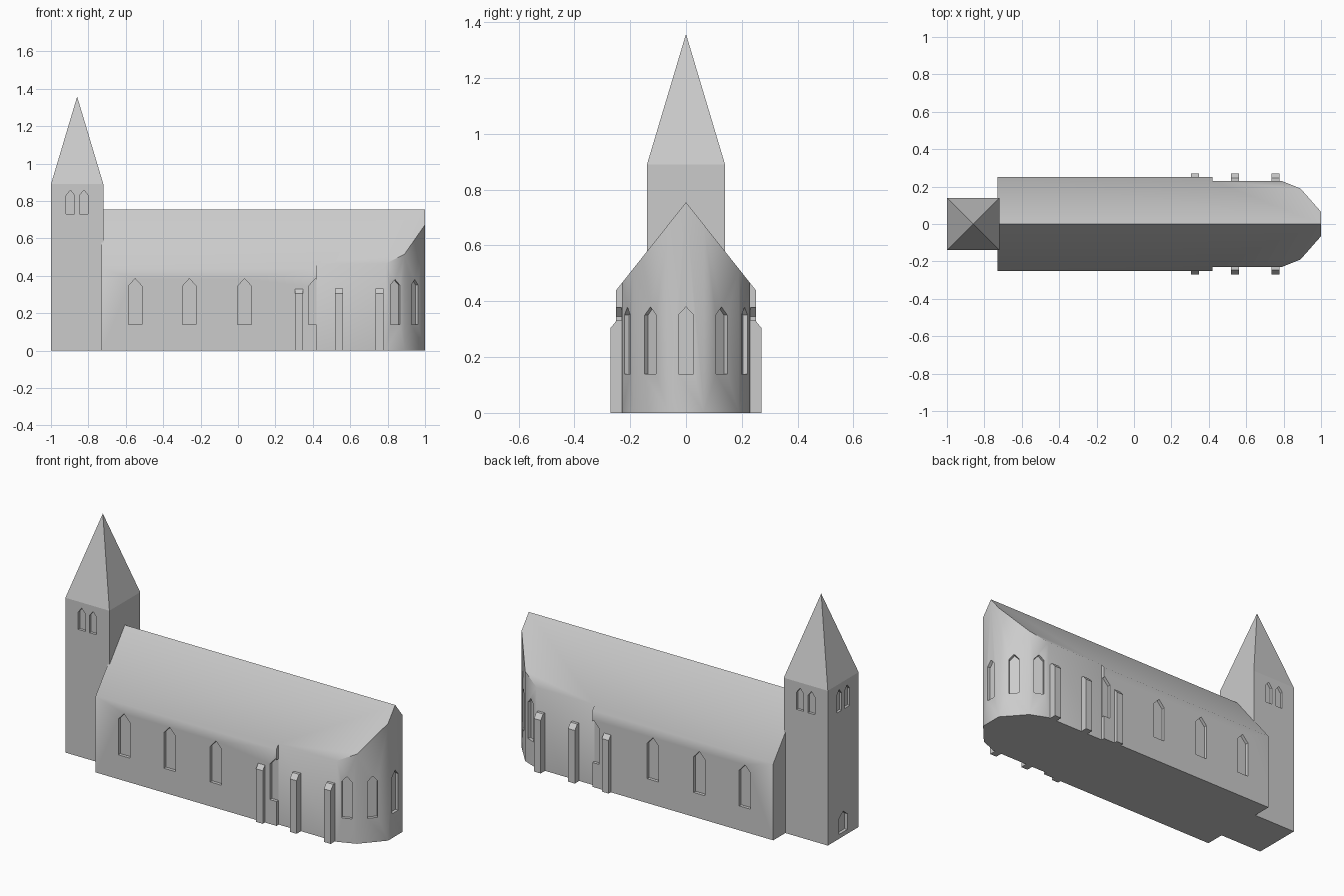
import bpy, bmesh, math
from mathutils import Matrix, Vector

if "Cube" in bpy.data.objects:
    bpy.data.objects.remove(bpy.data.objects["Cube"])

stone = bpy.data.materials.new("light_grey_stone")
stone.diffuse_color = (0.6, 0.6, 0.6, 1)
stone.use_nodes = True
stone.node_tree.nodes["Principled BSDF"].inputs["Base Color"].default_value = stone.diffuse_color


def make(name, verts, faces):
    bm = bmesh.new()
    vs = [bm.verts.new(v) for v in verts]
    for f in faces:
        bm.faces.new([vs[i] for i in f])
    bmesh.ops.recalc_face_normals(bm, faces=bm.faces)
    mesh = bpy.data.meshes.new(name)
    bm.to_mesh(mesh)
    bm.free()
    mesh.materials.append(stone)
    ob = bpy.data.objects.new(name, mesh)
    bpy.context.collection.objects.link(ob)
    return ob


def prism(name, profile, depth, matrix):
    """Extrude an (x, z) profile symmetrically by depth along local y."""
    n = len(profile)
    verts = [matrix @ Vector((x, s * depth, z)) for s in (-1, 1) for x, z in profile]
    faces = [range(n), range(n, 2 * n)]
    faces += [(i, (i + 1) % n, n + (i + 1) % n, n + i) for i in range(n)]
    return make(name, verts, faces)


def lancet(x, y, angle, width, z0, z1, z2, depth=0.018):
    """Pointed window cutter centred on a wall point, facing along angle."""
    w = width / 2
    m = Matrix.Translation((x, y, 0)) @ Matrix.Rotation(angle + math.pi / 2, 4, 'Z')
    return prism("window_cutter", [(-w, z0), (w, z0), (w, z1), (0, z2), (-w, z1)], depth, m)


def cut(ob, cutters):
    bpy.context.view_layer.objects.active = ob
    for c in cutters:
        mod = ob.modifiers.new("window", 'BOOLEAN')
        mod.operation, mod.solver, mod.object = 'DIFFERENCE', 'EXACT', c
        bpy.ops.object.modifier_apply(modifier=mod.name)
        bpy.data.objects.remove(c)


def shade(ob, degrees):
    bpy.ops.object.select_all(action='DESELECT')
    ob.select_set(True)
    bpy.context.view_layer.objects.active = ob
    bpy.ops.object.shade_smooth_by_angle(angle=math.radians(degrees))


# Nave, choir and faceted apse under one continuous gable roof
RIDGE, SLOPE = 0.755, 1.26
plan = [(-0.73, 0.25), (0.42, 0.25), (0.42, 0.23), (0.79, 0.23), (0.89, 0.19), (1.0, 0.065)]
n = len(plan)
loop = plan + [(x, -y) for x, y in reversed(plan)]
N = len(loop)
verts = [(x, y, 0) for x, y in loop]
verts += [(x, y, RIDGE - SLOPE * abs(y)) for x, y in loop]
verts += [(-0.73, 0, RIDGE), (1.0, 0, RIDGE)]
west, east = 2 * N, 2 * N + 1
faces = [range(N)]
faces += [(i, i + 1, N + i + 1, N + i) for i in range(N - 1) if i != n - 1]
faces += [(n - 1, n, N + n, east, N + n - 1), (N - 1, 0, N, west, 2 * N - 1)]
faces += [[*range(N, N + n), east, west], [*range(N + n, 2 * N), west, east]]
church = make("nave_and_apse", verts, faces)

# Pointed windows along both sides and around the apse
cutters = [lancet(1.0, 0, 0, 0.055, 0.14, 0.35, 0.38)]
for s in (-1, 1):
    for x in (-0.55, -0.26, 0.035, 0.414):
        cutters.append(lancet(x, s * 0.25, s * math.pi / 2, 0.073, 0.14, 0.345, 0.385))
    for (x0, y0), (x1, y1) in zip(plan[3:5], plan[4:6]):
        a = math.atan2(x1 - x0, y0 - y1)
        cutters.append(lancet((x0 + x1) / 2, s * (y0 + y1) / 2, s * a, 0.055, 0.14, 0.35, 0.38))
cut(church, cutters)
shade(church, 42)

# West tower with pyramid spire
T, X = 0.14, -0.86
square = [(-T, -T), (T, -T), (T, T), (-T, T)]
verts = [(X + x, y, z) for z in (0, 0.89) for x, y in square] + [(X, 0, 1.358)]
faces = [(0, 1, 2, 3)]
for i in range(4):
    j = (i + 1) % 4
    faces += [(i, j, 4 + j, 4 + i), (4 + i, 4 + j, 8)]
tower = make("tower_and_spire", verts, faces)

# Paired belfry openings on three sides, and the west doorway
cutters = [lancet(-1.0, 0, math.pi, 0.075, 0.025, 0.115, 0.145)]
for o in (-0.036, 0.036):
    for s in (-1, 1):
        cutters.append(lancet(X + o, s * T, s * math.pi / 2, 0.045, 0.73, 0.83, 0.858, 0.015))
    cutters.append(lancet(-1.0, o, math.pi, 0.045, 0.73, 0.83, 0.858, 0.015))
cut(tower, cutters)
shade(tower, 10)

# Buttresses with sloping caps, on both sides
side = Matrix.Rotation(math.pi / 2, 4, 'Z')
for s in (-1, 1):
    for x in (0.325, 0.54, 0.757):
        m = Matrix.Translation((x, 0, 0)) @ side
        prof = [(s * 0.21, 0), (s * 0.27, 0), (s * 0.27, 0.305), (s * 0.247, 0.333), (s * 0.21, 0.333)]
        prism("buttress", prof, 0.0215, m)
